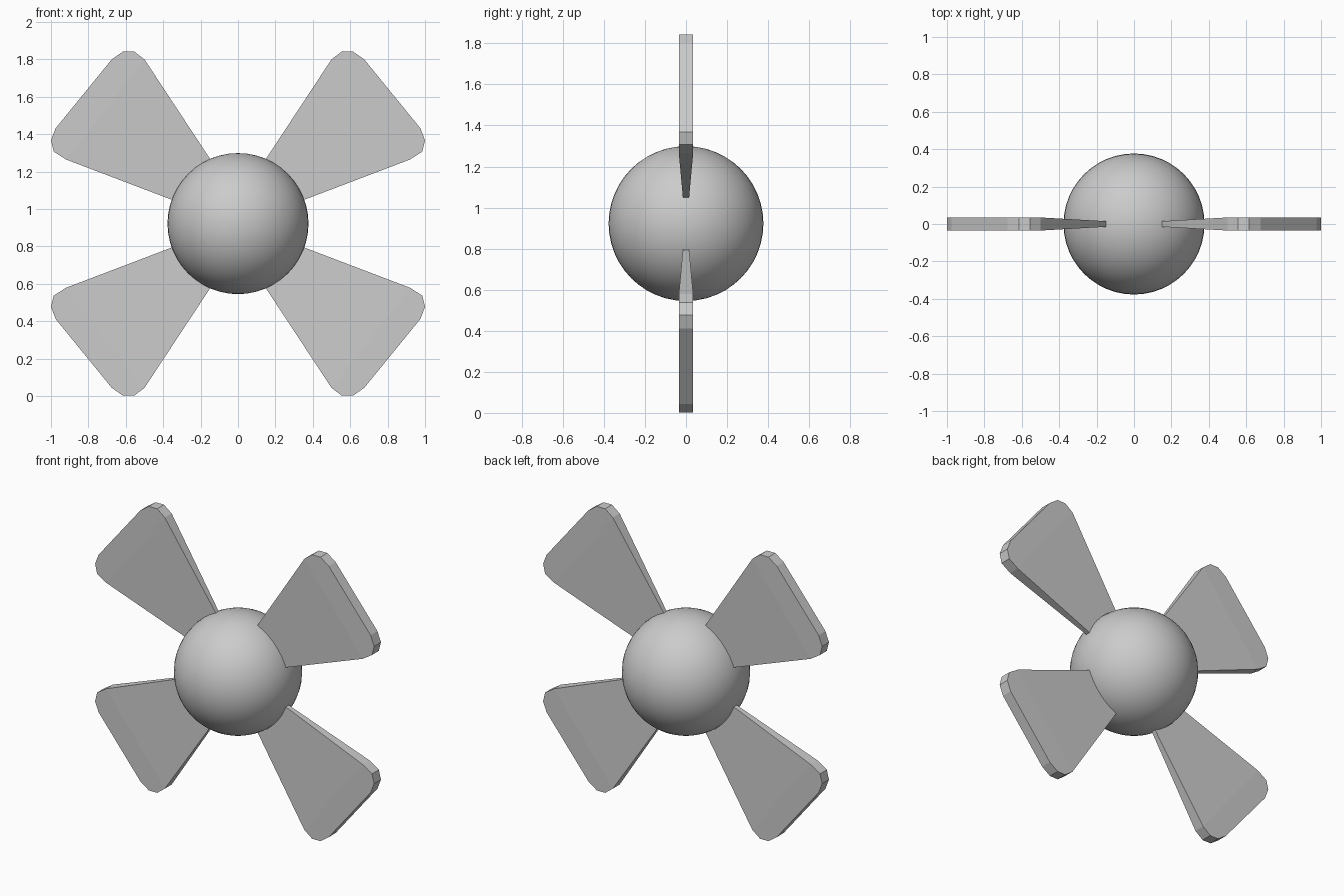
import bpy, bmesh

if "Cube" in bpy.data.objects:
    bpy.data.objects.remove(bpy.data.objects["Cube"])

CENTRE_Z = 0.922

grey = bpy.data.materials.new("plain grey")
grey.diffuse_color = (0.6, 0.6, 0.6, 1)
grey.use_nodes = True
grey.node_tree.nodes["Principled BSDF"].inputs["Base Color"].default_value = grey.diffuse_color

# Round hub
bpy.ops.mesh.primitive_uv_sphere_add(segments=48, ring_count=24, radius=0.377,
                                     location=(0, 0, CENTRE_Z))
hub = bpy.context.object
hub.name = "hub"
hub.data.materials.append(grey)
bpy.ops.object.shade_smooth()

# Blade outline (x, z relative to hub centre); the two root points sit inside the hub
ROOT = [(0.15, 0.05), (0.03, 0.165)]
TIP = [(0.50, 0.878), (0.555, 0.92), (0.615, 0.92), (0.675, 0.878),
       (0.975, 0.51), (1.0, 0.445), (0.985, 0.385), (0.92, 0.343)]
ROOT_HALF, TIP_HALF = 0.008, 0.035


def blade(name, sx, sz):
    bm = bmesh.new()
    rings = []
    for side in (-1, 1):
        pts = [(x, z, ROOT_HALF) for x, z in ROOT] + [(x, z, TIP_HALF) for x, z in TIP]
        rings.append([bm.verts.new((sx * x, side * h, sz * z)) for x, z, h in pts])
    # Flat outer plate and tapered neck on each side
    for r in rings:
        bm.faces.new(r[2:])
        bm.faces.new((r[0], r[1], r[2], r[-1]))
    # Rim
    a, b = rings
    n = len(a)
    for i in range(n):
        j = (i + 1) % n
        bm.faces.new((a[i], a[j], b[j], b[i]))
    bmesh.ops.recalc_face_normals(bm, faces=bm.faces)
    me = bpy.data.meshes.new(name)
    bm.to_mesh(me)
    bm.free()
    me.materials.append(grey)
    ob = bpy.data.objects.new(name, me)
    ob.location.z = CENTRE_Z
    bpy.context.collection.objects.link(ob)


# Four mirrored blades
for sx, h in ((1, "right"), (-1, "left")):
    for sz, v in ((1, "upper"), (-1, "lower")):
        blade(f"{v}_{h}_blade", sx, sz)
